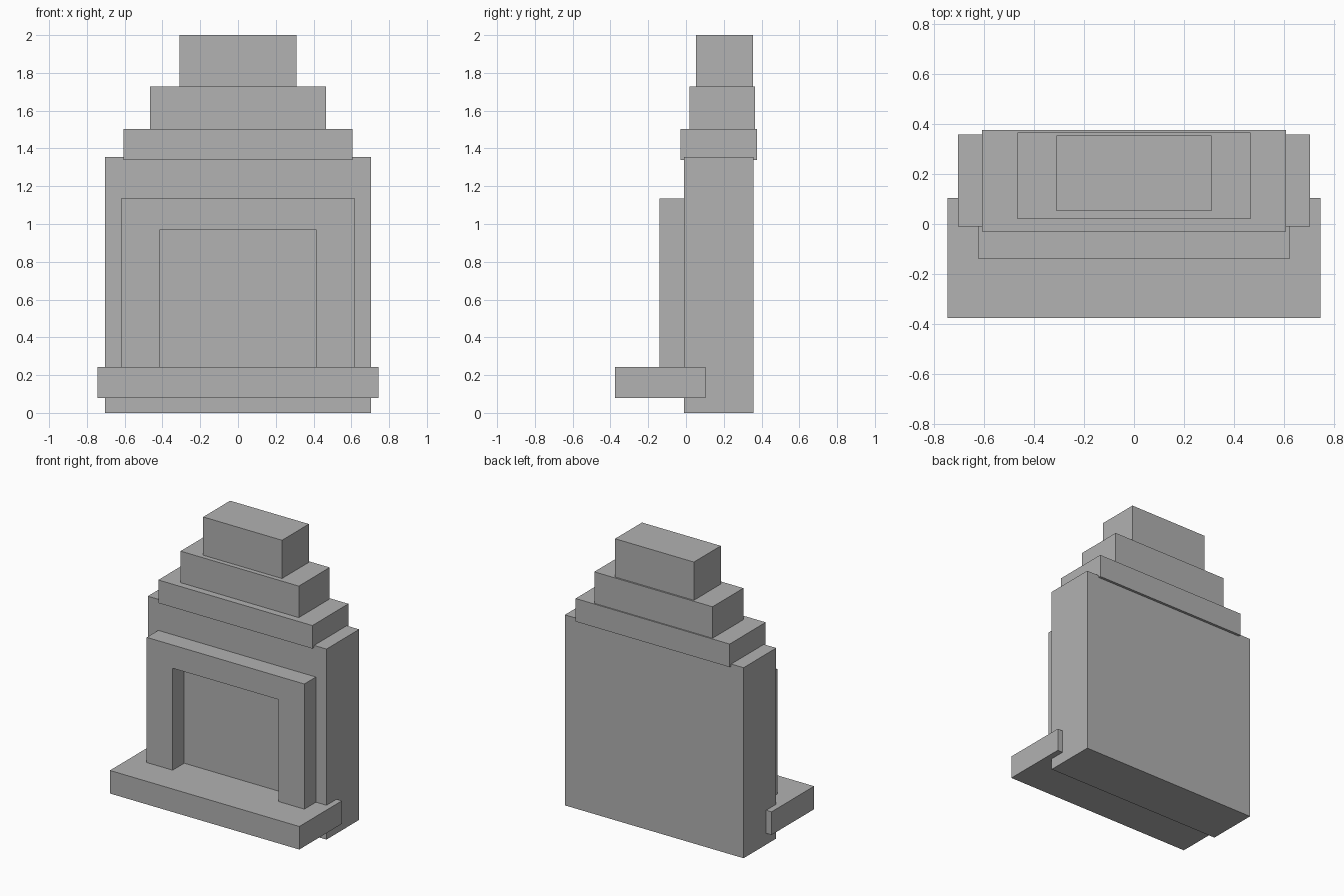
import bpy
import bmesh

cube = bpy.data.objects.get("Cube")
if cube:
    bpy.data.objects.remove(cube, do_unlink=True)

# Plain stone grey for the whole fireplace
stone = bpy.data.materials.new("stone_grey")
stone.use_nodes = True
colour = (0.445, 0.445, 0.445, 1)
stone.diffuse_color = colour
stone.node_tree.nodes["Principled BSDF"].inputs["Base Color"].default_value = colour


def prism(name, outline, y0, y1):
    """Extrude a front (x, z) outline from y0 back to y1."""
    bm = bmesh.new()
    face = bm.faces.new([bm.verts.new((x, y0, z)) for x, z in outline])
    extruded = bmesh.ops.extrude_face_region(bm, geom=[face])["geom"]
    moved = [v for v in extruded if isinstance(v, bmesh.types.BMVert)]
    bmesh.ops.translate(bm, verts=moved, vec=(0, y1 - y0, 0))
    bmesh.ops.recalc_face_normals(bm, faces=bm.faces)
    mesh = bpy.data.meshes.new(name)
    bm.to_mesh(mesh)
    bm.free()
    mesh.materials.append(stone)
    obj = bpy.data.objects.new(name, mesh)
    bpy.context.collection.objects.link(obj)
    return obj


def block(name, half_width, y0, y1, z0, z1):
    w = half_width
    return prism(name, [(-w, z0), (w, z0), (w, z1), (-w, z1)], y0, y1)


# Main wall and the projecting hearth slab
block("chimney_breast", 0.703, -0.01, 0.357, 0, 1.355)
block("hearth", 0.745, -0.375, 0.103, 0.08, 0.244)

# Surround: two legs and a lintel in one arch outline
right_half = [(0.62, 0.23), (0.62, 1.134), (0.416, 0.23), (0.416, 0.969)]
outer_foot, outer_top, inner_foot, inner_top = right_half
half = [inner_top, inner_foot, outer_foot, outer_top]
prism("surround", half + [(-x, z) for x, z in reversed(half)], -0.14, 0.0)

# Stepped chimney hood
block("lower_step", 0.606, -0.03, 0.375, 1.34, 1.504)
block("middle_step", 0.465, 0.019, 0.366, 1.504, 1.728)
block("chimney_top", 0.31, 0.052, 0.354, 1.728, 2)
